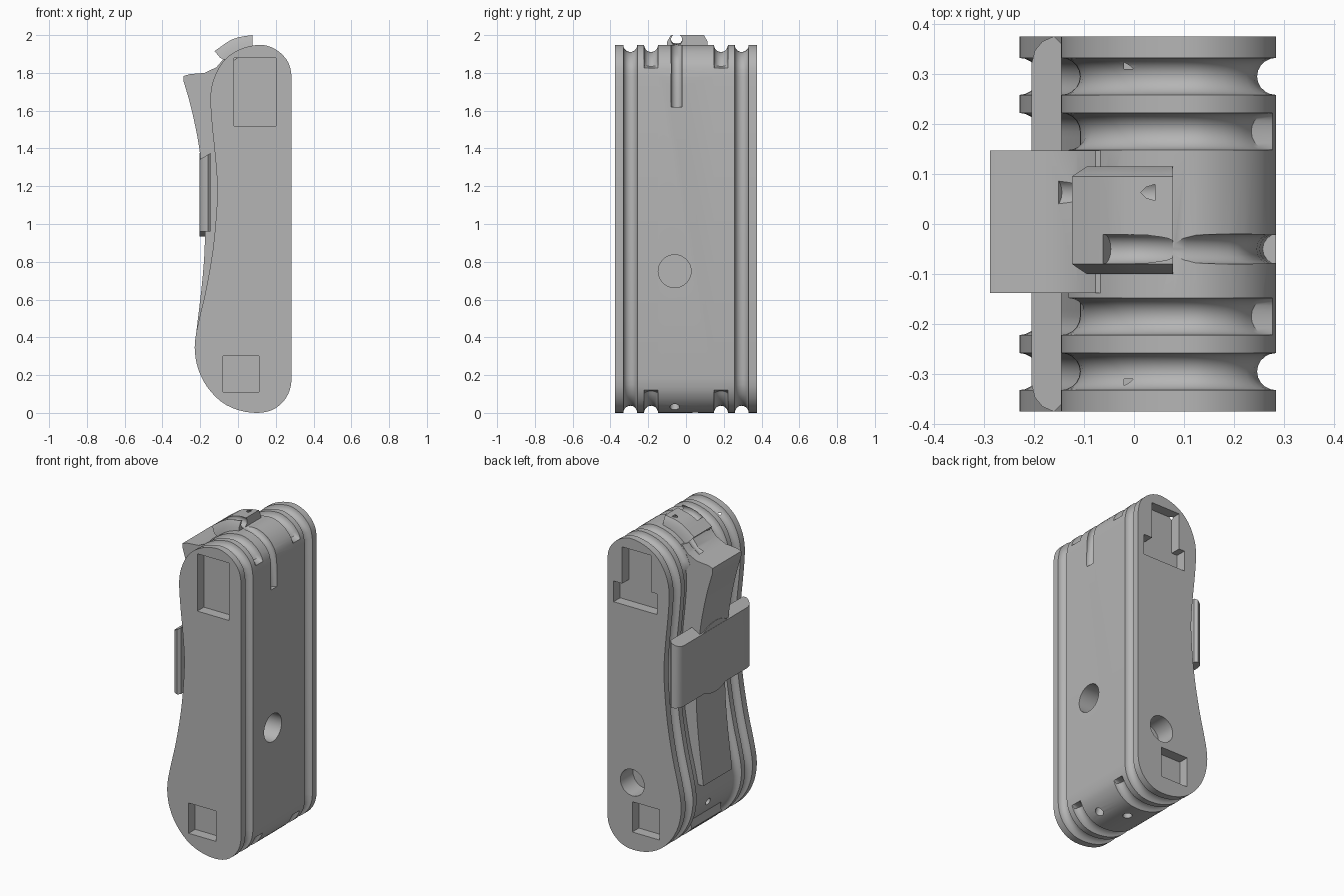
import bpy, bmesh, math
from mathutils import Vector

cube = bpy.data.objects.get("Cube")
if cube:
    bpy.data.objects.remove(cube)

grey = bpy.data.materials.new("plain grey")
grey.use_nodes = True
grey.diffuse_color = (0.46, 0.46, 0.46, 1)
grey.node_tree.nodes["Principled BSDF"].inputs["Base Color"].default_value = grey.diffuse_color


def finish(name, bm):
    bmesh.ops.recalc_face_normals(bm, faces=bm.faces)
    mesh = bpy.data.meshes.new(name)
    bm.to_mesh(mesh)
    bm.free()
    ob = bpy.data.objects.new(name, mesh)
    bpy.context.collection.objects.link(ob)
    mesh.materials.append(grey)
    return ob


def loft(name, rings):
    bm = bmesh.new()
    rows = [[bm.verts.new(p) for p in ring] for ring in rings]
    for a, b in zip(rows, rows[1:]):
        for i in range(len(a)):
            bm.faces.new((a[i - 1], a[i], b[i], b[i - 1]))
    bm.faces.new(rows[0])
    bm.faces.new(rows[-1][::-1])
    return finish(name, bm)


def extrude_y(name, outline, y0, y1):
    return loft(name, [[(x, y, z) for x, z in outline] for y in (y0, y1)])


def box(x0, x1, y0, y1, z0, z1):
    return extrude_y("cutter", [(x0, z0), (x1, z0), (x1, z1), (x0, z1)], y0, y1)


def rod(name, start, end, radius, sides=32):
    start, end = Vector(start), Vector(end)
    turn = (end - start).to_track_quat('Z', 'Y')
    ring = [turn @ Vector((radius * math.cos(t), radius * math.sin(t), 0))
            for t in (math.tau * i / sides for i in range(sides))]
    return loft(name, [[start + v for v in ring], [end + v for v in ring]])


def tube(path, y, radius, sides=16):
    # round-bottomed channel cutter following a path in x and z
    pts = [Vector((x, 0, z)) for x, z in path]
    rings = []
    for i, p in enumerate(pts):
        d = (pts[min(i + 1, len(pts) - 1)] - pts[max(i - 1, 0)]).normalized()
        out = Vector((-d.z, 0, d.x))
        ring = []
        for k in range(sides):
            t = math.tau * k / sides
            ring.append(p + out * radius * math.cos(t) + Vector((0, y + radius * math.sin(t), 0)))
        rings.append(ring)
    return loft("cutter", rings)


def smooth_path(keys, closed, steps=3):
    n, out = len(keys), []
    for i in range(n if closed else n - 1):
        ids = (i - 1, i, i + 1, i + 2)
        a, b, c, d = (Vector(keys[j % n if closed else min(max(j, 0), n - 1)]) for j in ids)
        if (c - b).length > 1:      # keep the long straight edge plain
            out.append(b)
            continue
        if (b - a).length > 1:
            a = b
        if (d - c).length > 1:
            d = c
        for s in range(steps):
            t = s / steps
            out.append(0.5 * (2 * b + (c - a) * t + (2 * a - 5 * b + 4 * c - d) * t * t
                              + (3 * b - a - 3 * c + d) * t ** 3))
    if not closed:
        out.append(Vector(keys[-1]))
    return out


def cut(target, cutters):
    bpy.context.view_layer.objects.active = target
    for c in cutters:
        mod = target.modifiers.new("cut", 'BOOLEAN')
        mod.operation = 'DIFFERENCE'
        mod.solver = 'EXACT'
        mod.object = c
        bpy.ops.object.modifier_apply(modifier=mod.name)
    for c in cutters:
        bpy.data.objects.remove(c)


# Handle outline, seen from the front
keys = [(.284, 1.78), (.269, 1.85), (.22, 1.91), (.15, 1.945), (.08, 1.945), (0, 1.92),
        (-.07, 1.87), (-.12, 1.79), (-.145, 1.69), (-.14, 1.55), (-.12, 1.35), (-.11, 1.2),
        (-.115, 1.05), (-.135, .85), (-.17, .65), (-.205, .5), (-.225, .4), (-.228, .32),
        (-.21, .23), (-.165, .14), (-.09, .06), (0, .015), (.1, 0), (.18, .015),
        (.24, .06), (.274, .12), (.284, .18)]
outline = smooth_path(keys, True)
inward = []
for i, p in enumerate(outline):
    d = (outline[(i + 1) % len(outline)] - outline[i - 1]).normalized()
    inward.append(Vector((-d.y, d.x)))


def is_straight(p):
    return p.x > 0.27 and 0.1 < p.y < 1.85


def is_hollow(p):
    return p.x < -0.05 and 0.12 < p.y < 1.75


def ring(y, depth):
    return [(q.x, y, q.y) for q in (p + n * depth(p) for p, n in zip(outline, inward))]


# Body: outer grooves run all round, inner grooves skip the straight edge
# and open into the hollow side
half = [ring(0.375, lambda p: 0)]
arc = [math.pi * k / 10 for k in range(11)]
for t in arc:
    half.append(ring(0.295 + 0.037 * math.cos(t), lambda p: 0.038 * math.sin(t)))
for t in arc:
    half.append(ring(0.185 + 0.037 * math.cos(t), lambda p: 0 if is_straight(p) else
                     0.038 * (1 if is_hollow(p) and t > 1.5 else math.sin(t))))
mirrored = [[(x, -y, z) for x, y, z in r] for r in reversed(half)]
body = loft("body", half + mirrored)

thumb_slot = smooth_path([(-.06, 1.955), (0, 1.98), (.08, 1.975), (.18, 1.935), (.245, 1.88),
                          (.275, 1.78), (.287, 1.62)], False)
tilted_slot = [(-.16, 1.825), (-.11, 1.86), (-.04, 1.94), (.05, 1.975)]

cut(body, [
    box(-.02, .2, -.5, -.31, 1.52, 1.88),           # front pockets
    box(-.08, .11, -.5, -.31, .11, .3),
    box(-.02, .18, .31, .5, 1.6, 1.88),             # back pockets
    box(-.06, .24, .31, .5, 1.52, 1.65),
    box(-.08, .11, .31, .5, .11, .3),
    rod("cutter", (.11, .5, .42), (.11, .25, .42), .083),      # back hole
    rod("cutter", (.5, -.06, .75), (.15, -.06, .75), .087),    # edge hole
    rod("cutter", (.23, -.06, -.05), (.18, -.06, .12), .025),  # small drain holes
    rod("cutter", (.09, .05, -.1), (.09, .05, .1), .027),
    rod("cutter", (-.3, .03, .22), (-.1, .03, .26), .022),
    tube(thumb_slot, -.05, .03),
    tube(tilted_slot, .063, .028),
])

# Lever lying in the hollow side
lever_edge = smooth_path([(-.288, 1.755), (-.246, 1.607), (-.204, 1.395), (-.186, 1.18),
                          (-.175, .93), (-.187, .72), (-.212, .5), (-.224, .4)], False)
lever = extrude_y("lever", [(-.03, 1.87), (-.077, 1.873), (-.114, 1.83), (-.177, 1.8),
                            (-.257, 1.793), (-.288, 1.783)]
                  + [tuple(p) for p in lever_edge] + [(-.12, .4), (-.05, 1.1)], -.138, .147)
cut(lever, [tube(tilted_slot, .063, .028)])

# Raised thumb tab on top, with bevelled sides
tab_top = smooth_path([(-.124, 1.915), (-.045, 1.97), (.01, 1.99), (.078, 2)], False)
tab_low = [(.078, 1.9), (-.06, 1.86)]
top = [tuple(p) for p in tab_top] + tab_low
low = [(p.x * .85 + .011, p.y - .035) for p in tab_top] + tab_low
tab = loft("thumb_tab", [[(x, y, z) for x, z in o]
                         for y, o in ((-.1, low), (-.08, top), (.095, top), (.115, low))])
cut(tab, [tube(thumb_slot, -.05, .03), tube(tilted_slot, .063, .028)])

# Clip plate across the lever, ends rounded inward, with a round middle
end = [(-.145, .36), (-.16, .375), (-.183, .365), (-.198, .347), (-.205, .32)]
section = end + [(x, -y) for x, y in reversed(end)]
plate = loft("clip_plate", [[(x, y, z + slope * (x + .205)) for x, y in section]
                            for z, slope in ((.96, 0), (1.34, .6))])
disc = rod("clip_disc", (-.204, 0, 1.155), (-.15, 0, 1.155), .222, 48)

for ob in (body, lever, tab, plate, disc):
    bpy.ops.object.select_all(action='DESELECT')
    ob.select_set(True)
    bpy.context.view_layer.objects.active = ob
    bpy.ops.object.shade_smooth_by_angle(angle=math.radians(30))
